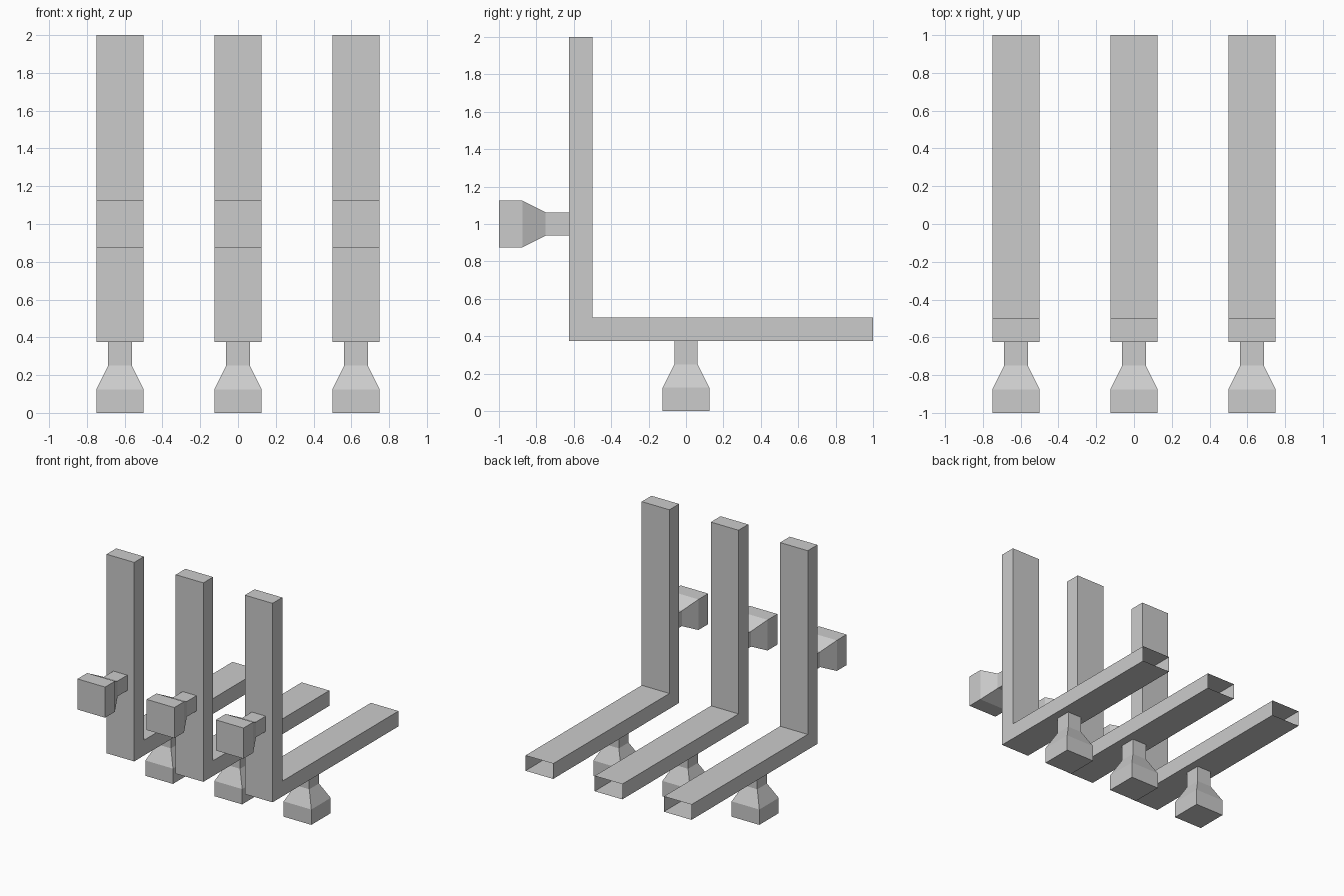
import bpy, bmesh
from mathutils import Matrix

if "Cube" in bpy.data.objects:
    bpy.data.objects.remove(bpy.data.objects["Cube"])

WIDTH = 0.25
SPACING = 0.625


def finish(bm, name):
    bmesh.ops.recalc_face_normals(bm, faces=bm.faces[:])
    mesh = bpy.data.meshes.new(name)
    bm.to_mesh(mesh)
    bm.free()
    return mesh


# L-shaped hollow bar: side profile (y, z) extruded across x, open at the back end
def bar_mesh():
    profile = [(-0.625, 0.375), (1, 0.375), (1, 0.5),
               (-0.5, 0.5), (-0.5, 2), (-0.625, 2)]
    bm = bmesh.new()
    face = bm.faces.new([bm.verts.new((-WIDTH / 2, y, z)) for y, z in profile])
    ext = bmesh.ops.extrude_face_region(bm, geom=[face], use_keep_orig=True)
    moved = [v for v in ext["geom"] if isinstance(v, bmesh.types.BMVert)]
    bmesh.ops.translate(bm, verts=moved, vec=(WIDTH, 0, 0))
    bmesh.ops.recalc_face_normals(bm, faces=bm.faces[:])
    end = [f for f in bm.faces if all(v.co.y > 0.999 for v in f.verts)]
    bmesh.ops.delete(bm, geom=end, context="FACES_ONLY")
    return finish(bm, "bar")


# Square peg: block, taper and neck stacked along z, open where it meets the bar
def peg_mesh():
    sections = [(0, 0.125), (0.125, 0.125), (0.25, 0.0625), (0.375, 0.0625)]
    corners = [(-1, -1), (1, -1), (1, 1), (-1, 1)]
    bm = bmesh.new()
    rings = [[bm.verts.new((sx * r, sy * r, z)) for sx, sy in corners]
             for z, r in sections]
    bm.faces.new(rings[0])
    for low, high in zip(rings, rings[1:]):
        for i in range(4):
            j = (i + 1) % 4
            bm.faces.new((low[i], low[j], high[j], high[i]))
    return finish(bm, "peg")


def place(name, mesh, matrix):
    obj = bpy.data.objects.new(name, mesh)
    obj.matrix_world = matrix
    bpy.context.collection.objects.link(obj)


bar, peg = bar_mesh(), peg_mesh()
to_back = Matrix.Rotation(-1.5707963, 4, "X")  # peg axis z -> +y

# Three identical units side by side
for n, x in enumerate((-SPACING, 0, SPACING), 1):
    place(f"l_bar_{n}", bar, Matrix.Translation((x, 0, 0)))
    place(f"foot_{n}", peg, Matrix.Translation((x, 0, 0)))
    place(f"front_peg_{n}", peg, Matrix.Translation((x, -1, 1)) @ to_back)
